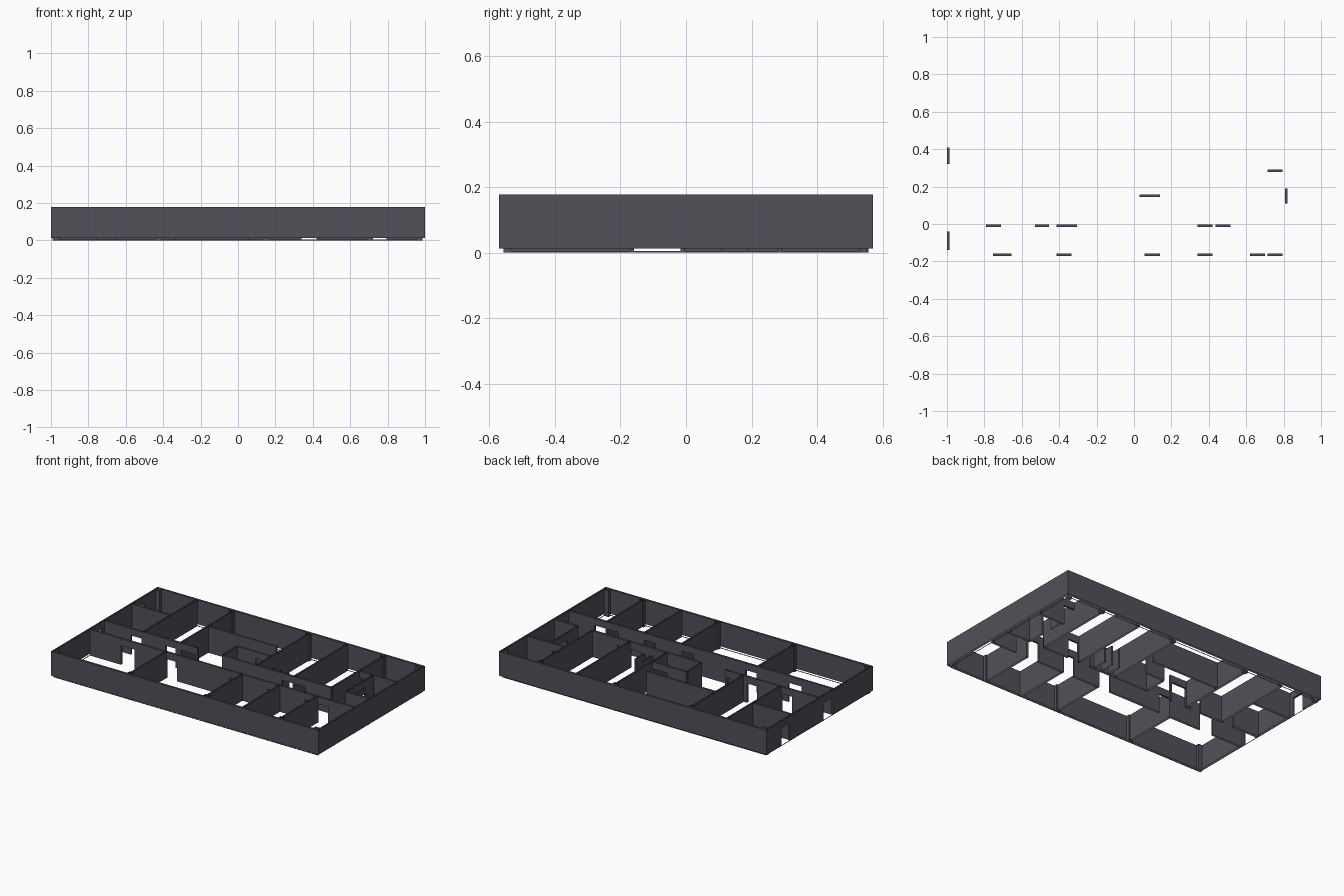
import bpy, bmesh

if "Cube" in bpy.data.objects:
    bpy.data.objects.remove(bpy.data.objects["Cube"])

H = 0.178       # wall top
DOOR = 0.13     # underside of door lintels
T = 0.013       # wall thickness
X, Y = 1.0, 0.57

mat = bpy.data.materials.new("dark_grey_wall")
mat.diffuse_color = (0.085, 0.082, 0.1, 1)
mat.use_nodes = True
mat.node_tree.nodes["Principled BSDF"].inputs["Base Color"].default_value = mat.diffuse_color


def prism(bm, x0, x1, y0, y1, z0, z1, bottom=False):
    """Open-topped upright shell, optionally with an underside."""
    lo = [bm.verts.new((x, y, z0)) for x, y in ((x0, y0), (x1, y0), (x1, y1), (x0, y1))]
    hi = [bm.verts.new((v.co.x, v.co.y, z1)) for v in lo]
    for i in range(4):
        j = (i + 1) % 4
        bm.faces.new((lo[i], lo[j], hi[j], hi[i]))
    if bottom:
        bm.faces.new(lo[::-1])


def finish(name, bm):
    me = bpy.data.meshes.new(name)
    bm.to_mesh(me)
    bm.free()
    me.materials.append(mat)
    bpy.context.collection.objects.link(bpy.data.objects.new(name, me))


def wall(name, axis, at, a, b, doors=(), z0=0.0, top=H):
    """Straight wall along an axis, split by door openings with lintels."""
    bm = bmesh.new()

    def piece(p, q, zlo, under=False):
        if q - p < 1e-4:
            return
        if axis == "x":
            prism(bm, p, q, at - T / 2, at + T / 2, zlo, top, under)
        else:
            prism(bm, at - T / 2, at + T / 2, p, q, zlo, top, under)

    pos = a
    for d0, d1 in doors:
        piece(pos, d0, z0)
        piece(d0, d1, DOOR, True)
        pos = d1
    piece(pos, b, z0)
    finish(name, bm)


# Outer walls, raised slightly above the ground
h = T / 2
wall("front_wall", "x", -Y + h, -X, X, z0=0.013)
wall("back_wall", "x", Y - h, -X, X, z0=0.013)
wall("right_wall", "y", X - h, -Y + T, Y - T, z0=0.013)
wall("left_wall", "y", -X + h, -Y + T, Y - T, [(-0.14, -0.04), (0.32, 0.41)], z0=0.013)

# Thin floor edge inside the outer walls
bm = bmesh.new()
prism(bm, -0.987, 0.985, -0.557, 0.555, 0, 0.005)
finish("floor_edge", bm)

IX, IY = X - T, Y - T

# Corridor walls
wall("corridor_south_wall", "x", -0.165, -IX, IX,
     [(-0.755, -0.655), (-0.415, -0.335), (0.055, 0.14),
      (0.34, 0.42), (0.62, 0.70), (0.715, 0.795)])
wall("corridor_north_wall_left", "x", -0.01, -IX, -0.29,
     [(-0.79, -0.71), (-0.53, -0.455), (-0.415, -0.305)])
wall("corridor_north_wall_middle", "x", -0.01, -0.11, 0.707,
     [(0.34, 0.42), (0.435, 0.515)])
wall("corridor_north_wall_right", "x", -0.01, 0.815, IX)

# Cross partitions of the south and north rooms
for i, x in enumerate((-0.423, 0.147, 0.427, 0.707)):
    wall(f"south_partition_{i}", "y", x, -IY, -0.165 - h)
for i, x in enumerate((-0.70, -0.423, 0.147, 0.427, 0.707)):
    wall(f"north_partition_{i}", "y", x, -0.01 + h, IY)

# Inner room walls
wall("left_room_wall", "x", 0.285, -IX, -0.70 - h)
wall("lobby_back_wall", "x", 0.285, -0.423 + h, 0.09)
wall("store_wall", "x", 0.15, -0.11, 0.147 - h, [(0.03, 0.14)])
wall("lobby_side_wall", "y", -0.11, -0.01 + h, 0.15 - h)
wall("right_room_wall", "x", 0.285, 0.707 + h, IX, [(0.715, 0.795)])
wall("right_lobby_wall", "y", 0.815, -0.01 + h, 0.285 - h, [(0.11, 0.19)])

# Low stall dividers
for i, x in enumerate((0.20, 0.255, 0.31)):
    wall(f"stall_divider_{i}", "y", x, 0.0, 0.10, top=0.13)

# Structural columns on the room grid
bm = bmesh.new()
c = 0.016
for x in (-0.975, -0.423, 0.147, 0.707, 0.970):
    for y in (-0.545, 0.54):
        prism(bm, x - c, x + c, y - c * 0.7, y + c * 0.7, 0, H)
finish("columns", bm)
